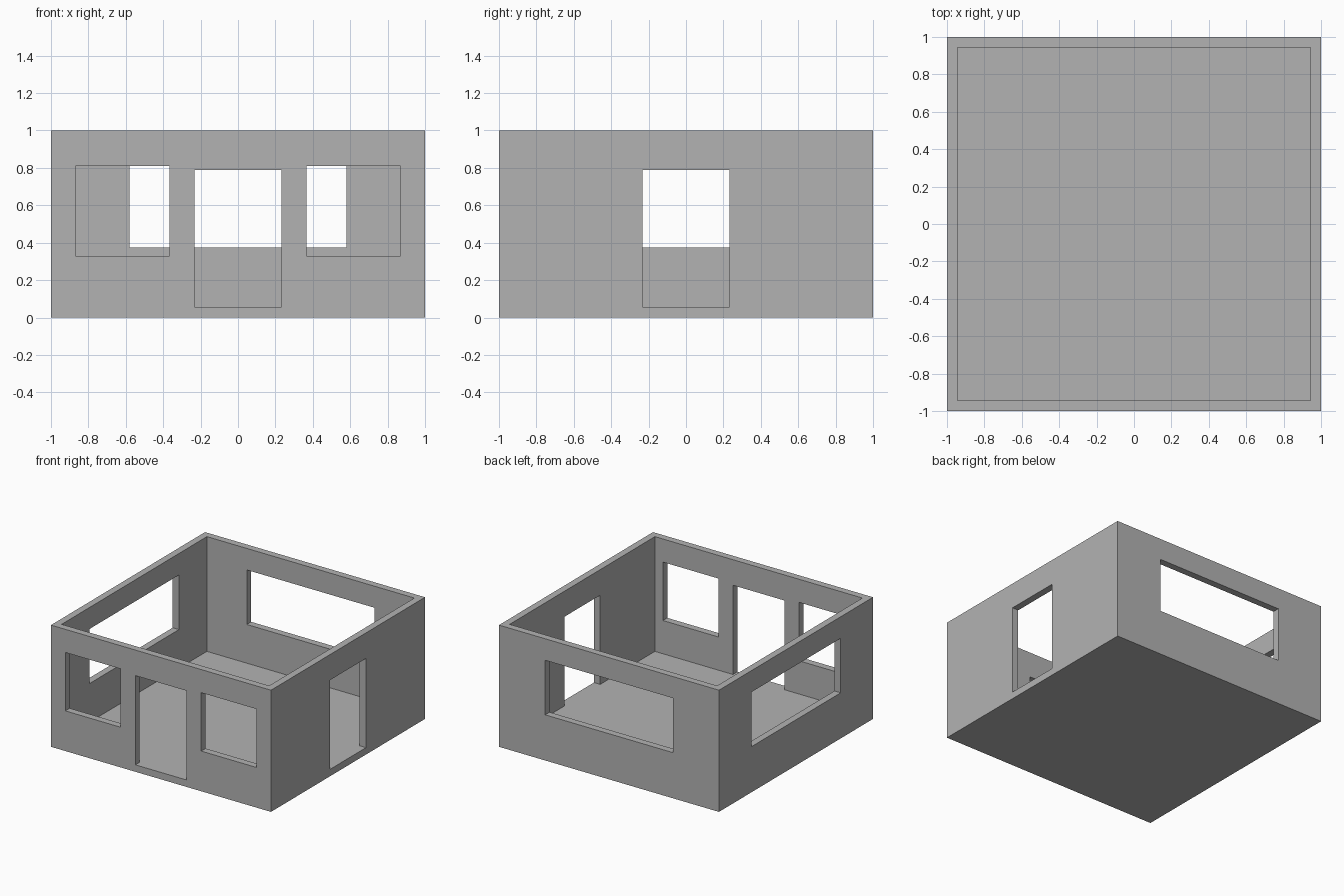
import bpy
import bmesh
import math
from mathutils import Vector

if "Cube" in bpy.data.objects:
    bpy.data.objects.remove(bpy.data.objects["Cube"], do_unlink=True)

WALL = 0.057            # wall and floor thickness
HEIGHT = 1.0
INNER = 1 - WALL

grey = bpy.data.materials.new("plain grey")
grey.use_nodes = True
grey.diffuse_color = (0.45, 0.45, 0.45, 1)
bsdf = grey.node_tree.nodes["Principled BSDF"]
bsdf.inputs["Base Color"].default_value = (0.45, 0.45, 0.45, 1)
bsdf.inputs["Roughness"].default_value = 0.8


def box(name, low, high):
    """Axis-aligned box between two corners."""
    low, high = Vector(low), Vector(high)
    bm = bmesh.new()
    bmesh.ops.create_cube(bm, size=1)
    bmesh.ops.scale(bm, vec=high - low, verts=bm.verts)
    bmesh.ops.translate(bm, vec=(low + high) / 2, verts=bm.verts)
    mesh = bpy.data.meshes.new(name)
    bm.to_mesh(mesh)
    bm.free()
    mesh.materials.append(grey)
    obj = bpy.data.objects.new(name, mesh)
    bpy.context.collection.objects.link(obj)
    return obj


def cut(target, cutter):
    """Subtract the cutter from the target and discard it."""
    mod = target.modifiers.new("opening", 'BOOLEAN')
    mod.operation = 'DIFFERENCE'
    mod.solver = 'EXACT'
    mod.object = cutter
    bpy.context.view_layer.objects.active = target
    bpy.ops.object.modifier_apply(modifier=mod.name)
    bpy.data.objects.remove(cutter, do_unlink=True)


def opening(name, wall, start, end, bottom, top):
    """Cutter through one wall, spanning start to end along it."""
    near, far = INNER - 0.1, 1.1
    spans = {
        "front": ((start, -far), (end, -near)),
        "back": ((start, near), (end, far)),
        "left": ((near, start), (far, end)),
        "right": ((-far, start), (-near, end)),
    }
    low, high = spans[wall]
    return box(name, (*low, bottom), (*high, top))


# Open-topped room shell
house = box("house_shell", (-1, -1, 0), (1, 1, HEIGHT))
cut(house, box("room_space", (-INNER, -INNER, WALL), (INNER, INNER, HEIGHT + 0.2)))

# Doorways level with the floor
for wall in ("front", "left"):
    cut(house, opening("doorway", wall, -0.233, 0.233, WALL, 0.79))

# Pair of front windows beside the door
for start, end in ((-0.87, -0.366), (0.366, 0.87)):
    cut(house, opening("front_window", "front", start, end, 0.33, 0.81))

# Wide windows on the back and the remaining side
for wall in ("back", "right"):
    cut(house, opening("wide_window", wall, -0.58, 0.58, 0.375, 0.823))

# Merge coplanar faces left by the cuts
bm = bmesh.new()
bm.from_mesh(house.data)
bmesh.ops.remove_doubles(bm, verts=bm.verts, dist=0.0005)
bmesh.ops.dissolve_limit(bm, angle_limit=math.radians(1), verts=bm.verts, edges=bm.edges)
bmesh.ops.recalc_face_normals(bm, faces=bm.faces)
bm.to_mesh(house.data)
bm.free()
